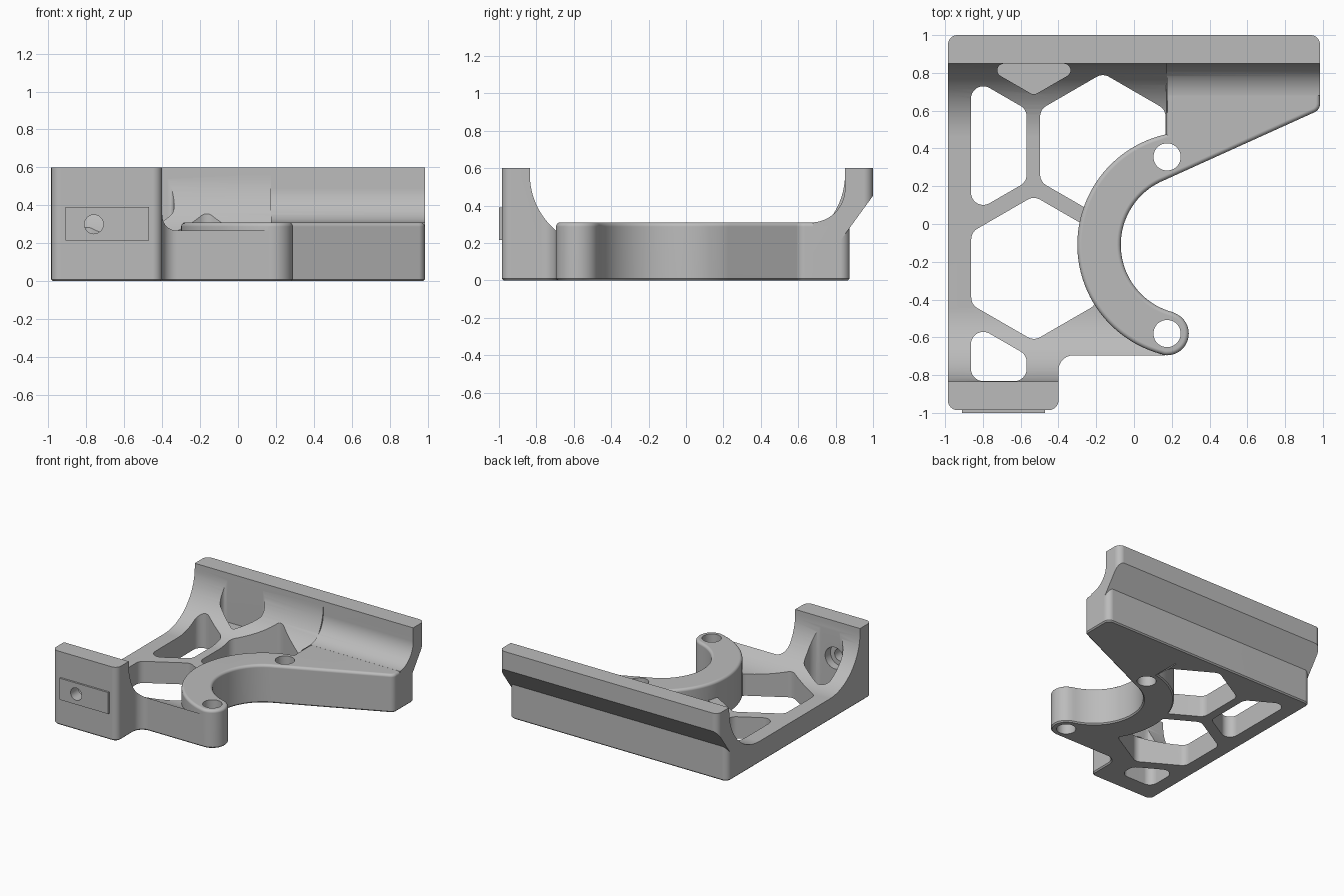
import bpy, bmesh, math
from mathutils import Vector

cube = bpy.data.objects.get("Cube")
if cube:
    bpy.data.objects.remove(cube, do_unlink=True)

grey = bpy.data.materials.new("plain grey")
grey.use_nodes = True
grey.diffuse_color = (0.5, 0.5, 0.5, 1)
grey.node_tree.nodes["Principled BSDF"].inputs["Base Color"].default_value = (0.5, 0.5, 0.5, 1)


def arc(cx, cy, r, a, b, n=32):
    """Points on an arc from angle a to b in degrees."""
    angles = [math.radians(a + (b - a) * i / n) for i in range(n + 1)]
    return [(cx + r * math.cos(t), cy + r * math.sin(t)) for t in angles]


def rounded(corners, n=10):
    """Polygon outline from (x, y, radius) corners."""
    out = []
    for i, (x, y, r) in enumerate(corners):
        p = Vector((x, y))
        if r == 0:
            out.append((x, y))
            continue
        u = (Vector(corners[i - 1][:2]) - p).normalized()
        v = (Vector(corners[(i + 1) % len(corners)][:2]) - p).normalized()
        half = u.angle(v) / 2
        centre = p + (u + v).normalized() * r / math.sin(half)
        start = p + u * r / math.tan(half) - centre
        end = p + v * r / math.tan(half) - centre
        sweep = start.angle_signed(end)
        a = math.atan2(start.y, start.x)
        for k in range(n + 1):
            t = a - sweep * k / n
            out.append((centre.x + r * math.cos(t), centre.y + r * math.sin(t)))
    return out


def prism(name, outline, lo, hi, axis="z", low_bevel=0, high_bevel=0):
    """Extrude an outline along an axis, with optional rounded rims."""
    place = {"x": lambda u, v, w: (w, u, v),
             "y": lambda u, v, w: (u, w, v),
             "z": lambda u, v, w: (u, v, w)}[axis]
    bm = bmesh.new()
    rings = [[bm.verts.new(place(u, v, w)) for u, v in outline] for w in (lo, hi)]
    caps = [bm.faces.new(ring) for ring in rings]
    count = len(outline)
    for i in range(count):
        j = (i + 1) % count
        bm.faces.new((rings[0][i], rings[0][j], rings[1][j], rings[1][i]))
    bmesh.ops.recalc_face_normals(bm, faces=bm.faces)
    rims = [(list(caps[0].edges), low_bevel, 1), (list(caps[1].edges), high_bevel, 4)]
    for edges, size, segments in rims:
        if size:
            bmesh.ops.bevel(bm, geom=edges, offset=size, segments=segments,
                            profile=0.5, affect="EDGES", clamp_overlap=False)
    mesh = bpy.data.meshes.new(name)
    bm.to_mesh(mesh)
    bm.free()
    mesh.materials.append(grey)
    obj = bpy.data.objects.new(name, mesh)
    bpy.context.collection.objects.link(obj)
    return obj


def combine(target, other, operation, keep=False):
    mod = target.modifiers.new("combine", "BOOLEAN")
    mod.operation, mod.solver, mod.object = operation, "EXACT", other
    bpy.context.view_layer.objects.active = target
    bpy.ops.object.modifier_apply(modifier=mod.name)
    if not keep:
        bpy.data.objects.remove(other, do_unlink=True)


def clip(points, axis, limit, sign):
    """Keep the part of a polygon on one side of an axis line."""
    out = []
    for i, q in enumerate(points):
        p = points[i - 1]
        dp, dq = sign * (p[axis] - limit), sign * (q[axis] - limit)
        if dp * dq < 0:
            t = dp / (dp - dq)
            out.append((p[0] + t * (q[0] - p[0]), p[1] + t * (q[1] - p[1])))
        if dq >= 0:
            out.append(q)
    return out


SIDE = 0.985
CX, CY, INNER, OUTER = 0.299, -0.11, 0.369, 0.599
BORES = [(0.175, 0.355), (0.175, -0.58)]

# Lower body, whose open edge follows the middle of the curved arm
plan = [(-SIDE, 0.875, 0.05), (-SIDE, -SIDE, 0.05), (-0.4, -SIDE, 0.05),
        (-0.4, -0.695, 0.08), (0.165, -0.695, 0)]
plan += [(x, y, 0) for x, y in arc(CX, CY, 0.484, 255, 106)]
plan += [(0.18, 0.68, 0), (SIDE, 0.68, 0), (SIDE, 0.875, 0.05)]
body = prism("bracket_body", rounded(plan), 0, 0.6, low_bevel=0.01)

# Overhanging back rail with a sloped underside
rail = prism("rail", rounded([(-SIDE, 0.8, 0), (SIDE, 0.8, 0),
                              (SIDE, 1, 0.05), (-SIDE, 1, 0.05)]), 0, 0.6)
slope = prism("slope", [(0.7, 0.04), (1.1, 0.59), (1.1, 0.8), (0.7, 0.8)], -1.1, 1.1, "x")
combine(rail, slope, "INTERSECT")
combine(body, rail, "UNION")

# Hollow out the floor, leaving large coves at both walls
cove = rounded([(-0.835, 0.8, 0), (-0.835, 0.176, 0.39),
                (0.85, 0.176, 0.39), (0.85, 0.8, 0)], 20)
combine(body, prism("cove", cove, -1.1, 0.175, "x"), "DIFFERENCE")
wing_cove = rounded([(0.2, 0.8, 0), (0.2, 0.31, 0), (0.85, 0.31, 0.18), (0.85, 0.8, 0)], 16)
combine(body, prism("wing_cove", wing_cove, 0.174, 1.1, "x"), "DIFFERENCE")

# Honeycomb openings; the last one is a blind pocket
cells = [(-0.165, 0.415, -1), (-0.53, -0.235, -1), (-0.9, 0.415, -1),
         (-0.9, -0.885, -1), (-0.53, 1.065, 0.2)]
for x, y, bottom in cells:
    cell = arc(x, y, 0.383, 30, 330, 5)
    for axis, limit, sign in ((0, -0.863, 1), (1, -0.832, 1), (1, 0.849, -1)):
        cell = clip(cell, axis, limit, sign)
    radius = 0.035 if bottom > 0 else 0.065
    outline = rounded([(u, v, radius) for u, v in cell])
    combine(body, prism("cell", outline, bottom, 1), "DIFFERENCE")

# Curved arm running into the tapered wing
arm_outline = arc(CX, CY, OUTER, 102.4, 255.2, 48)
arm_outline += arc(*BORES[1], 0.115, 255.2, 435.2, 24)[1:-1]
arm_outline += arc(CX, CY, INNER, 255.2, 112, 40)
arm_outline += rounded([(0.16, 0.23, 0), (SIDE, 0.605, 0.05), (SIDE, 0.8, 0), (0.17, 0.8, 0)])[1:]
arm = prism("arm", arm_outline, 0, 0.31, low_bevel=0.01, high_bevel=0.022)
combine(body, arm, "UNION")
for x, y in BORES:
    combine(body, prism("bore", arc(x, y, 0.072, 0, 352.5, 47), -1, 1), "DIFFERENCE")

# Raised plate on the front wall, with a screw hole through both
plate = prism("front_plate", [(-0.91, 0.215), (-0.47, 0.215), (-0.47, 0.39), (-0.91, 0.39)],
              -1, -0.984, "y")
screw = prism("screw", arc(-0.76, 0.3, 0.05, 0, 350, 35), -1.2, -0.6, "y")
combine(plate, screw, "DIFFERENCE", keep=True)
combine(body, screw, "DIFFERENCE")
recess = prism("recess", arc(-0.76, 0.3, 0.088, 0, 350, 35), -0.9, -0.6, "y")
combine(body, recess, "DIFFERENCE")

# Smooth shading with sharp edges kept
for obj in (body, plate):
    bpy.ops.object.select_all(action="DESELECT")
    obj.select_set(True)
    bpy.context.view_layer.objects.active = obj
    bpy.ops.object.shade_smooth_by_angle(angle=math.radians(30))
    weighted = obj.modifiers.new("even_shading", "WEIGHTED_NORMAL")
    weighted.keep_sharp = True
